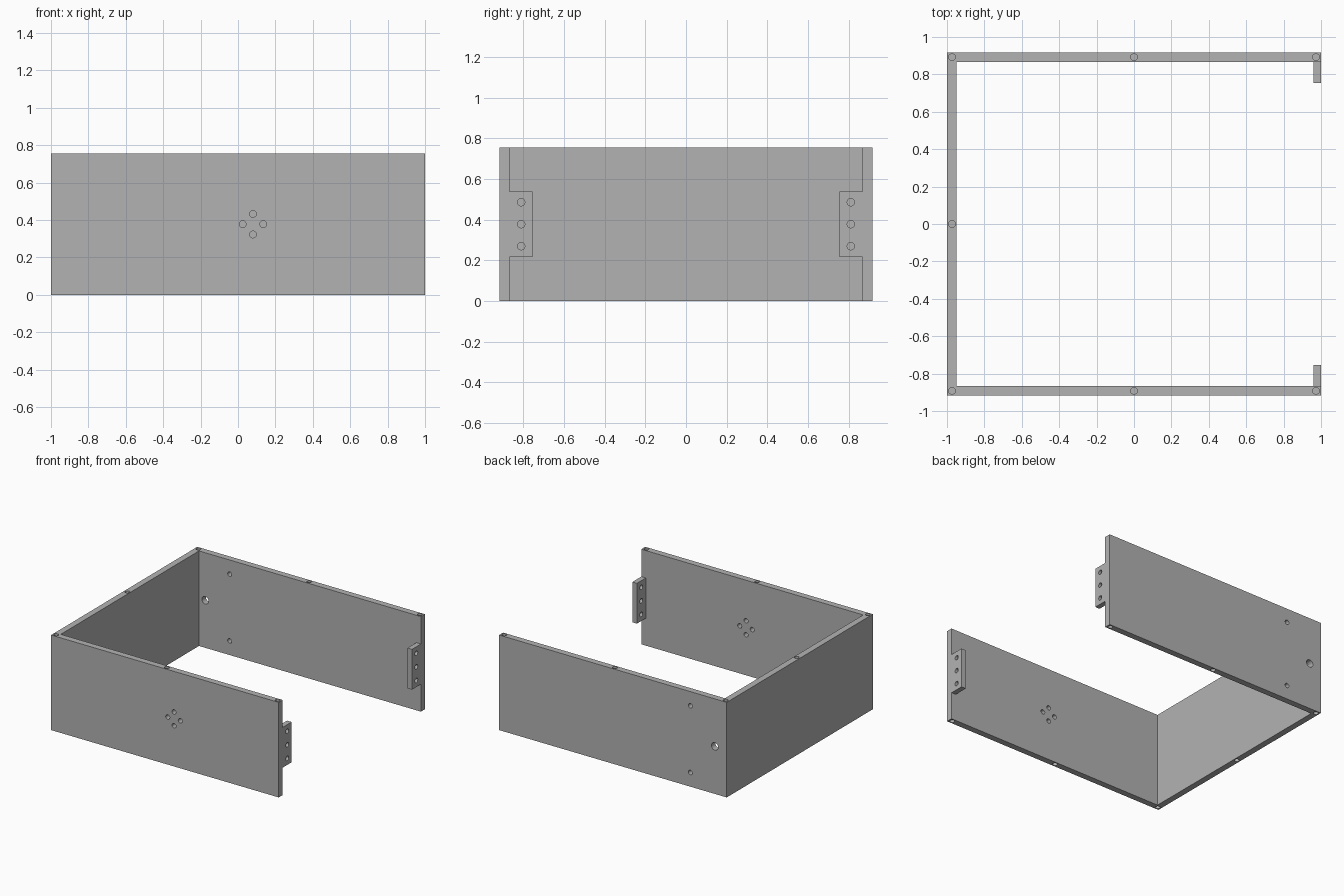
import bpy
import bmesh
from mathutils import Matrix, Vector

cube = bpy.data.objects.get("Cube")
if cube:
    bpy.data.objects.remove(cube, do_unlink=True)

HALF_Y, WALL, HEIGHT = 0.917, 0.05, 0.755
MID = HEIGHT / 2
INNER = HALF_Y - WALL
HOLE = 0.018

grey = bpy.data.materials.new("plain_grey")
grey.use_nodes = True
colour = (0.448, 0.448, 0.448, 1)
grey.diffuse_color = colour
grey.node_tree.nodes["Principled BSDF"].inputs["Base Color"].default_value = colour


def make_object(name, bm):
    bmesh.ops.recalc_face_normals(bm, faces=bm.faces)
    mesh = bpy.data.meshes.new(name)
    bm.to_mesh(mesh)
    bm.free()
    mesh.materials.append(grey)
    obj = bpy.data.objects.new(name, mesh)
    bpy.context.collection.objects.link(obj)
    return obj


def add_box(bm, low, high):
    low, high = Vector(low), Vector(high)
    matrix = Matrix.Translation((low + high) / 2) @ Matrix.Diagonal((*(high - low), 1))
    bmesh.ops.create_cube(bm, size=1, matrix=matrix)


def add_drill(bm, centre, axis, radius=HOLE, depth=0.2):
    turn = Vector(axis).to_track_quat("Z", "Y").to_matrix().to_4x4()
    bmesh.ops.create_cone(bm, cap_ends=True, segments=32, radius1=radius, radius2=radius,
                          depth=depth, matrix=Matrix.Translation(centre) @ turn)


def apply_boolean(obj, cutter, operation):
    mod = obj.modifiers.new(operation.lower(), "BOOLEAN")
    mod.operation, mod.object, mod.solver = operation, cutter, "EXACT"
    graph = bpy.context.evaluated_depsgraph_get()
    result = bpy.data.meshes.new_from_object(obj.evaluated_get(graph))
    obj.modifiers.clear()
    obj.data = result
    bpy.data.objects.remove(cutter, do_unlink=True)


# Three-sided wall, extruded from a U outline
bm = bmesh.new()
outline = [(1, -HALF_Y), (1, -INNER), (WALL - 1, -INNER), (WALL - 1, INNER),
           (1, INNER), (1, HALF_Y), (-1, HALF_Y), (-1, -HALF_Y)]
base = bm.faces.new([bm.verts.new((x, y, 0)) for x, y in outline])
top = bmesh.ops.extrude_face_region(bm, geom=[base])["geom"]
bmesh.ops.translate(bm, vec=(0, 0, HEIGHT),
                    verts=[v for v in top if isinstance(v, bmesh.types.BMVert)])
frame = make_object("frame_walls", bm)

# Mounting tabs at the open end
bm = bmesh.new()
for side in (-1, 1):
    ys = sorted((side * 0.755, side * (INNER + 0.02)))
    add_box(bm, (0.96, ys[0], MID - 0.16), (1, ys[1], MID + 0.16))
apply_boolean(frame, make_object("mounting_tabs", bm), "UNION")

# Drilled holes
bm = bmesh.new()
for side in (-1, 1):
    # three through each tab
    for step in (-1, 0, 1):
        add_drill(bm, (0.98, side * 0.81, MID + step * 0.108), (1, 0, 0), depth=0.1)
    # cross of four in the front wall
    add_drill(bm, (0.08 + side * 0.055, -0.89, MID), (0, 1, 0))
    add_drill(bm, (0.08, -0.89, MID + side * 0.055), (0, 1, 0))
    # small pair in the back wall
    add_drill(bm, (-0.68, 0.89, MID + side * 0.265), (0, 1, 0))
# larger hole in the back wall
add_drill(bm, (-0.895, 0.89, MID), (0, 1, 0), radius=0.03)
# blind screw holes in the top and bottom rims
spots = [(x, y) for x in (-0.973, 0, 0.973) for y in (-0.892, 0.892)] + [(-0.973, 0)]
for x, y in spots:
    for z in (0, HEIGHT):
        add_drill(bm, (x, y, z), (0, 0, 1))
apply_boolean(frame, make_object("hole_cutter", bm), "DIFFERENCE")

bpy.ops.object.select_all(action="DESELECT")
frame.select_set(True)
bpy.context.view_layer.objects.active = frame
bpy.ops.object.shade_smooth_by_angle()
